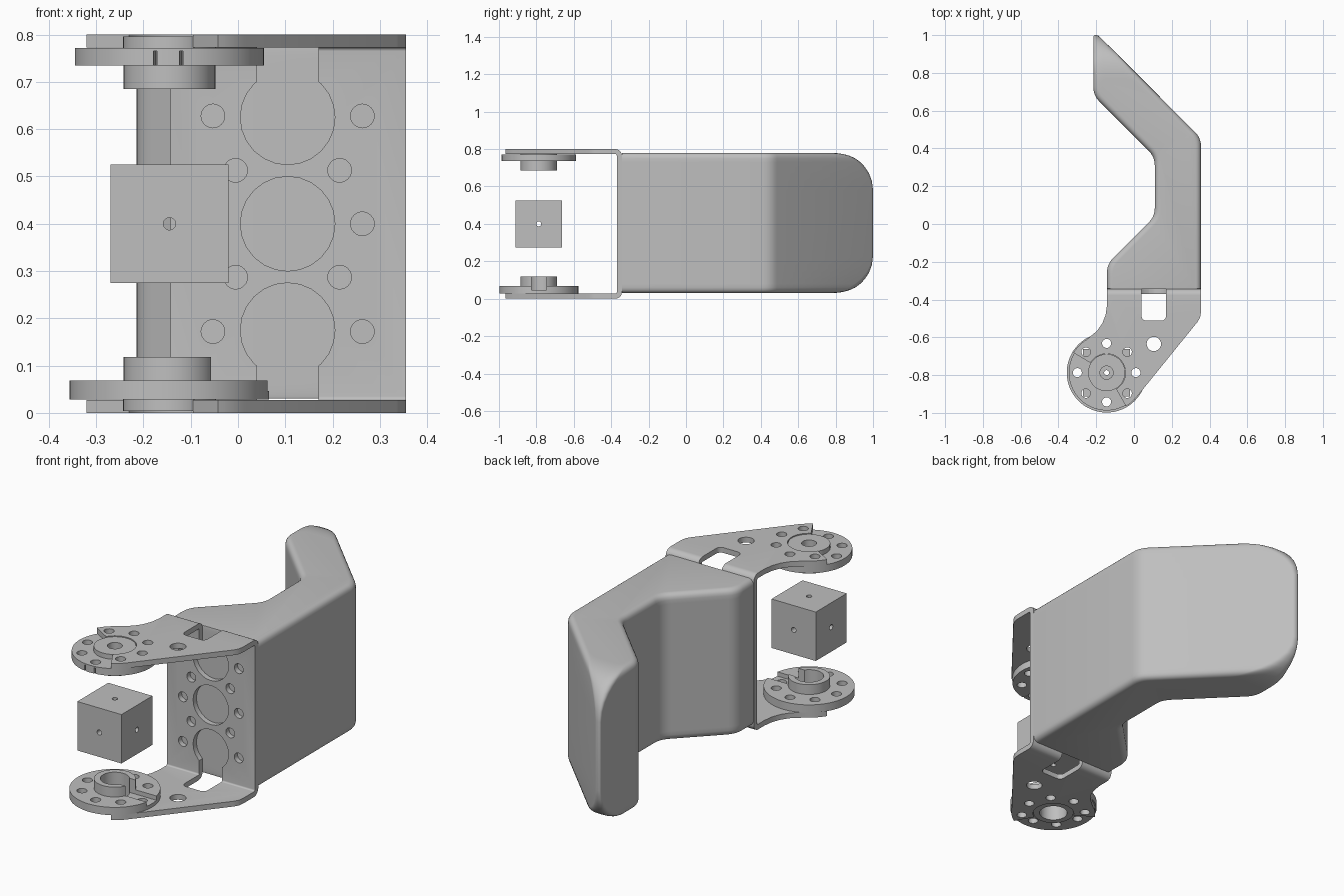
import bpy, bmesh
from math import sin, cos, radians, sqrt, pi
from mathutils import Vector

if "Cube" in bpy.data.objects:
    bpy.data.objects.remove(bpy.data.objects["Cube"], do_unlink=True)

grey = bpy.data.materials.new("plain_grey")
grey.use_nodes = True
COLOUR = (0.52, 0.52, 0.52, 1)
grey.diffuse_color = COLOUR
grey.node_tree.nodes["Principled BSDF"].inputs["Base Color"].default_value = COLOUR

HUB = (-0.145, -0.787)
MID = 0.4           # height of the mirror plane


def arc(c, r, a, b, n=12):
    return [(c[0] + r * cos(radians(a + (b - a) * i / n)),
             c[1] + r * sin(radians(a + (b - a) * i / n))) for i in range(n + 1)]


def circle(c, r, n=32):
    return arc(c, r, 0, 360, n)[:-1]


def rect(a, b):
    return [a, (b[0], a[1]), b, (a[0], b[1])]


def finish(name, bm):
    bmesh.ops.recalc_face_normals(bm, faces=bm.faces)
    mesh = bpy.data.meshes.new(name)
    bm.to_mesh(mesh)
    bm.free()
    mesh.materials.append(grey)
    obj = bpy.data.objects.new(name, mesh)
    bpy.context.collection.objects.link(obj)
    return obj


def loft(name, rings):
    bm = bmesh.new()
    loops = [[bm.verts.new(p) for p in ring] for ring in rings]
    n = len(loops[0])
    for lo, hi in zip(loops, loops[1:]):
        for i in range(n):
            j = (i + 1) % n
            bm.faces.new((lo[i], lo[j], hi[j], hi[i]))
    bm.faces.new(loops[0][::-1])
    bm.faces.new(loops[-1])
    return finish(name, bm)


def prism(name, pts, axis, lo, hi):
    place = {"x": lambda u, v, w: (w, u, v),
             "y": lambda u, v, w: (u, w, v),
             "z": lambda u, v, w: (u, v, w)}[axis]
    return loft(name, [[place(u, v, w) for u, v in pts] for w in (lo, hi)])


def combine(obj, tool, op="DIFFERENCE"):
    mod = obj.modifiers.new("combine", "BOOLEAN")
    mod.operation, mod.solver, mod.object = op, "EXACT", tool
    graph = bpy.context.evaluated_depsgraph_get()
    mesh = bpy.data.meshes.new_from_object(obj.evaluated_get(graph))
    obj.modifiers.clear()
    obj.data = mesh
    bpy.data.objects.remove(tool, do_unlink=True)


def drill(obj, c, r, axis, lo, hi):
    combine(obj, prism("drill", circle(c, r, 24), axis, lo, hi))


def smooth(obj):
    obj.data.shade_smooth()
    obj.data.set_sharp_from_angle(angle=radians(32))


# Bent finger body: rounded plan outline lofted through its height
def inset(pts, d):
    out = []
    for i, p in enumerate(pts):
        e1 = (p - pts[i - 1]).normalized()
        e2 = (pts[(i + 1) % len(pts)] - p).normalized()
        n1, n2 = Vector((e1.y, -e1.x)), Vector((e2.y, -e2.x))
        out.append(p - (n1 + n2) * (d / (1 + n1.dot(n2))))
    return out


def soften(pts, trim, n=5):
    out = []
    for i, p in enumerate(pts):
        a, b = pts[i - 1] - p, pts[(i + 1) % len(pts)] - p
        t = min(trim if i > 1 else 0.002, 0.45 * a.length, 0.45 * b.length)
        p1, p2 = p + a.normalized() * t, p + b.normalized() * t
        for k in range(n + 1):
            s = k / n
            out.append(p1 * (1 - s) ** 2 + p * (2 * s * (1 - s)) + p2 * s * s)
    return out


def body_ring(depth, z):
    edge, tip = 0.03, 0.2
    d = edge - sqrt(edge ** 2 - max(edge - depth, 0) ** 2)
    end = 1.0 - tip + sqrt(tip ** 2 - max(tip - depth, 0) ** 2)
    plan = [(-0.143, -0.343), (0.355, -0.343), (0.355, 0.455), (0.81 - end, end),
            (-0.215, end), (-0.215, 0.68), (0.11, 0.355), (0.11, 0.04), (-0.143, -0.213)]
    pts = inset([Vector(p) for p in plan], d)
    for p in pts[:2]:
        p.y = -0.343
    return [(p.x, p.y, z) for p in soften(pts, 0.045)]


depths = [0, 0.001, 0.004, 0.009, 0.017, 0.03, 0.05, 0.075, 0.11, 0.15, 0.2]
rings = [body_ring(d, 0.03 + d) for d in depths]
rings += [body_ring(d, 0.78 - d) for d in reversed(depths)]
smooth(loft("finger_body", rings))

# Bracket: bent channel trimmed to the arm outline
low, high = (-0.378, 0.035), (-0.378, 0.765)
section = (arc(low, 0.035, -90, 0, 8) + arc(high, 0.035, 0, 90, 8)
           + [(-1.1, 0.8), (-1.1, 0.773)]
           + arc(high, 0.008, 90, 0, 6) + arc(low, 0.008, 0, -90, 6)
           + [(-1.1, 0.027), (-1.1, 0)])
bracket = prism("bracket", section, "x", -0.5, 0.5)
outline = ([(0.355, -0.3), (-0.143, -0.3), (-0.143, -0.43), (-0.15, -0.48),
            (-0.167, -0.525), (-0.195, -0.565)]
           + arc(HUB, 0.205, 120, 149, 6) + arc(HUB, 0.1, 149, -60, 28)
           + arc(HUB, 0.205, -60, -39, 5)
           + [(0.335, -0.52), (0.35, -0.495), (0.355, -0.465)])
combine(bracket, prism("outline", outline, "z", -0.1, 0.9), "INTERSECT")

# Large openings and the slots that run into the bends
cx = 0.105
for z in (0.175, MID, 0.625):
    drill(bracket, (cx, z), 0.1, "y", -0.42, -0.3)
slot = ([(cx + 0.065, -0.3), (cx - 0.065, -0.3)]
        + arc((cx - 0.04, -0.487), 0.025, 180, 270, 5)
        + arc((cx + 0.04, -0.487), 0.025, 270, 360, 5))
for lo, hi in ((-0.1, 0.105), (0.695, 0.9)):
    combine(bracket, prism("slot", slot, "z", lo, hi))

# Bolt holes in the web and the arms
for dx, dz in ((0.158, 0), (0.158, 0.228), (0.11, 0.113)):
    for sx in (-1, 1):
        for sz in ((-1, 1) if dz else (1,)):
            drill(bracket, (cx + sx * dx, MID + sz * dz), 0.025, "y", -0.42, -0.3)
bolts = [p for p in circle(HUB, 0.155, 8)]
for i, p in enumerate(bolts):
    if i not in (5, 6):
        if i != 4:
            drill(bracket, p, 0.024, "z", -0.1, 0.9)
drill(bracket, (cx, -0.635), 0.038, "z", -0.1, 0.9)
smooth(bracket)


# Round horns with a hub on the inside and a boss in the arm opening
def horn(name, radius, disc, hub, boss):
    obj = prism(name, circle(HUB, radius, 64), "z", *disc)
    combine(obj, prism("hub", circle(HUB, 0.097, 48), "z", *hub), "UNION")
    combine(obj, prism("boss", circle(HUB, 0.098, 48), "z", *boss), "UNION")
    for p in bolts:
        drill(obj, p, 0.024, "z", -0.1, 0.9)
    return obj


lower = horn("lower_horn", 0.211, (0.028, 0.068), (0.05, 0.118), (0.004, 0.05))
drill(lower, HUB, 0.068, "z", -0.1, 0.3)
gap = rect((HUB[0], HUB[1] - 0.04), (0.2, HUB[1] + 0.04))
combine(lower, prism("gap", gap, "z", 0.046, 0.2))
smooth(lower)

upper = horn("upper_horn", 0.2, (0.735, 0.772), (0.685, 0.75), (0.75, 0.796))
drill(upper, HUB, 0.035, "z", 0.6, 0.9)
drill(upper, HUB, 0.068, "z", 0.6, 0.735)
for dx in (-0.03, 0.025):
    x = HUB[0] + dx
    notch = [(x - 0.012, -1.05), (x + 0.012, -1.05), (x, -0.955)]
    combine(upper, prism("notch", notch, "z", 0.7, 0.765))
smooth(upper)

# Floating cube drilled through on all three axes
x, y = HUB
h = 0.125
cube = prism("centre_block", rect((x - h, y - h), (x + h, y + h)), "z", MID - h, MID + h)
drill(cube, (x, y), 0.013, "z", 0, 0.8)
drill(cube, (x, MID), 0.013, "y", -1.2, -0.4)
drill(cube, (y, MID), 0.013, "x", -0.6, 0.4)
smooth(cube)
